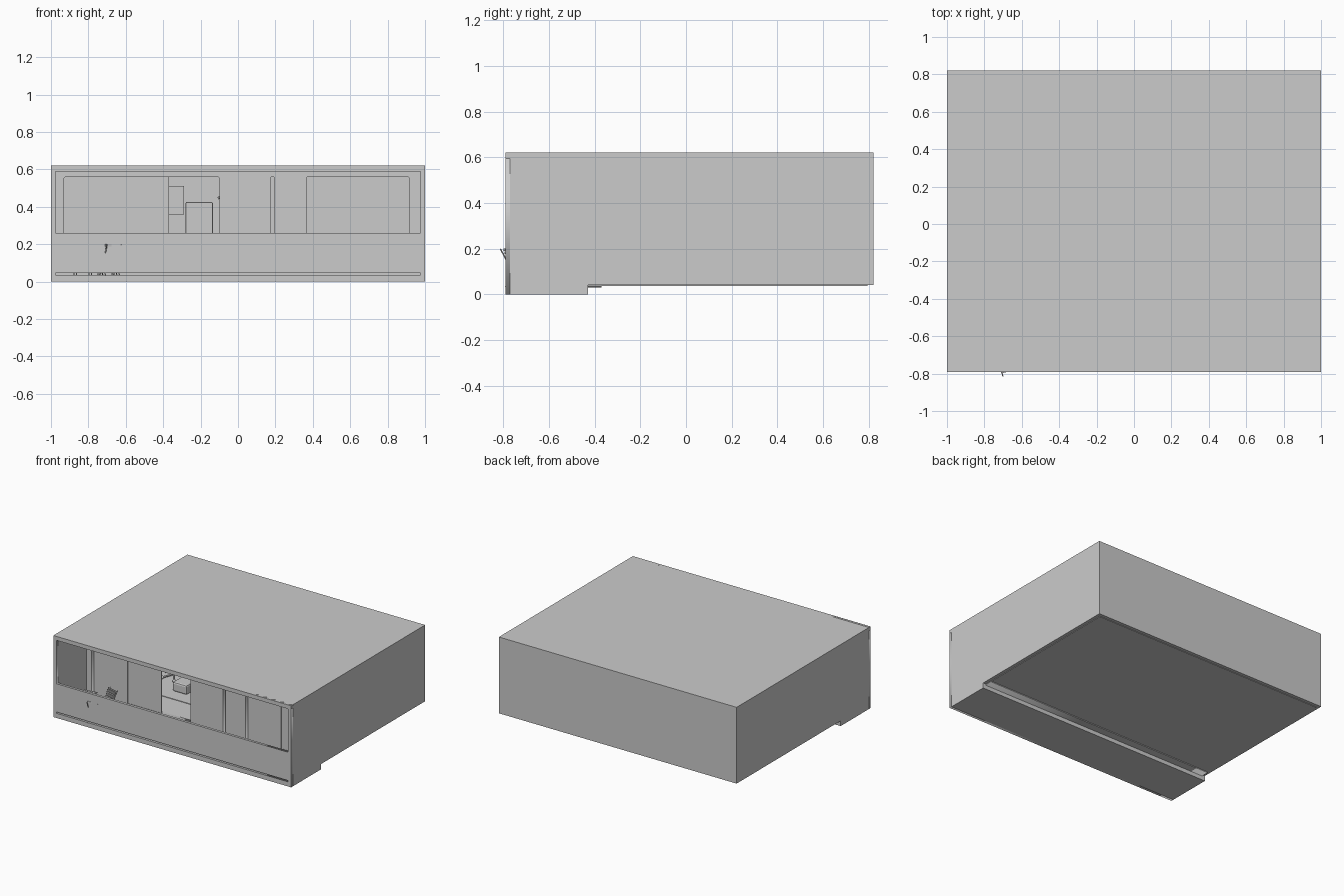
import bpy, math
from mathutils import Matrix, Vector

if "Cube" in bpy.data.objects:
    bpy.data.objects.remove(bpy.data.objects["Cube"])


def box(name, x0, x1, y0, y1, z0, z1, bevel=0.0):
    bpy.ops.mesh.primitive_cube_add(size=1)
    o = bpy.context.object
    o.name = name
    o.data.transform(Matrix.Translation(((x0 + x1) / 2, (y0 + y1) / 2, (z0 + z1) / 2))
                     @ Matrix.Diagonal((x1 - x0, y1 - y0, z1 - z0, 1)))
    if bevel:
        m = o.modifiers.new("soft_edge", 'BEVEL')
        m.width, m.segments = bevel, 2
    return o


def cyl(name, p, q, r, sides=10):
    p, q = Vector(p), Vector(q)
    bpy.ops.mesh.primitive_cylinder_add(vertices=sides, radius=r, depth=(q - p).length)
    o = bpy.context.object
    o.name = name
    o.data.transform(Matrix.Translation((p + q) / 2)
                     @ (q - p).to_track_quat('Z', 'Y').to_matrix().to_4x4())
    return o


def outline(x0, x1, z0, z1, r):
    """Rectangle whose two top corners are rounded by r."""
    pts = [(x0, z0), (x1, z0)]
    if not r:
        return pts + [(x1, z1), (x0, z1)]
    for cx, start in ((x1 - r, 0), (x0 + r, 90)):
        for i in range(4):
            a = math.radians(start + 30 * i)
            pts.append((cx + r * math.cos(a), z1 - r + r * math.sin(a)))
    return pts


def pierced_wall(name, y0, y1, outer, holes):
    """Filled profile in the x-z plane, extruded from y0 to y1."""
    c = bpy.data.curves.new(name, 'CURVE')
    c.dimensions, c.fill_mode, c.extrude = '2D', 'BOTH', (y1 - y0) / 2
    for rect in [outer] + holes:
        pts = outline(*rect)
        s = c.splines.new('POLY')
        s.points.add(len(pts) - 1)
        for p, (x, z) in zip(s.points, pts):
            p.co = (x, z, 0, 1)
        s.use_cyclic_u = True
    o = bpy.data.objects.new(name, c)
    bpy.context.collection.objects.link(o)
    o.rotation_euler.x = math.pi / 2
    o.location.y = (y0 + y1) / 2
    bpy.ops.object.select_all(action='DESELECT')
    o.select_set(True)
    bpy.context.view_layer.objects.active = o
    bpy.ops.object.convert(target='MESH')


def place(parts, loc, turn):
    for o in parts:
        o.matrix_world = Matrix.Translation(loc) @ Matrix.Rotation(turn, 4, 'Z') @ o.matrix_world


# building shell
F, B, W = -0.79, 0.82, 0.025
box("roof", -1, 1, F, B, 0.595, 0.62)
box("back_wall", -1, 1, B - W, B, 0.04, 0.595)
for side, x in (("left", -1), ("right", 1 - W)):
    box(side + "_wall", x, x + W, -0.43, B - W, 0.04, 0.595)
    box(side + "_balcony_wall", x, x + W, F + 0.02, -0.43, 0, 0.595)
box("room_floor", -1 + W, 1 - W, -0.43, B - W, 0.036, 0.045)
box("balcony_floor", -1 + W, 1 - W, F + 0.02, -0.43, 0, 0.034)

# front wall with the balcony opening and the drainage slit
pierced_wall("front_wall", F, F + 0.02, (-1, 1, 0, 0.62, 0),
             [(-0.975, 0.975, 0.26, 0.59, 0), (-0.975, 0.975, 0.035, 0.045, 0)])

# inner facade with sliding doors, slot and window
pierced_wall("inner_facade", -0.43, -0.37, (-1 + W, 1 - W, 0.03, 0.595, 0),
             [(-0.93, -0.10, 0.046, 0.56, 0.01), (0.175, 0.195, 0.046, 0.56, 0.006),
              (0.365, 0.915, 0.046, 0.56, 0.01)])
for i, (x0, x1, y) in enumerate([(-0.93, -0.65, -0.40), (-0.66, -0.37, -0.392),
                                 (0.365, 0.64, -0.40), (0.63, 0.915, -0.392),
                                 (0.17, 0.20, -0.40)]):
    box(f"sliding_pane_{i}", x0, x1, y, y + 0.008, 0.045, 0.56)


# slatted balcony chairs: the back leans towards local -y
def balcony_chair(name, loc, turn):
    parts = []
    hw = 0.043
    for i in range(5):
        y = -0.035 + i * 0.019
        parts.append(box(f"{name}_seat_slat_{i}", -hw, hw, y, y + 0.015, 0.078, 0.083))
    for i in range(6):
        z = 0.09 + i * 0.013
        y = -0.035 - (z - 0.083) * 0.42
        parts.append(box(f"{name}_back_slat_{i}", -hw, hw, y - 0.003, y + 0.003, z, z + 0.011))
    for s in (-1, 1):
        x = s * (hw - 0.004)
        parts.append(cyl(f"{name}_back_post", (x, -0.035, 0.08), (x, -0.083, 0.165), 0.003, 8))
        parts.append(cyl(f"{name}_rear_leg", (x, 0.04, 0.08), (x, -0.06, 0), 0.003, 8))
        parts.append(cyl(f"{name}_front_leg", (x, -0.035, 0.08), (x, 0.05, 0), 0.003, 8))
    place(parts, loc, turn)


balcony_chair("outer_chair", (-0.688, -0.722, 0.034), math.radians(17))
balcony_chair("inner_chair", (-0.70, -0.60, 0.034), math.radians(165))

# small slatted table beside the chairs
table = [box(f"table_slat_{i}", -0.05, 0.05, -0.05 + i * 0.017, -0.036 + i * 0.017, 0.12, 0.125)
         for i in range(6)]
for sx in (-1, 1):
    for sy in (-1, 1):
        table.append(cyl("table_leg", (sx * 0.04, sy * 0.04, 0), (sx * 0.04, sy * 0.04, 0.12), 0.003, 8))
place(table, (-0.83, -0.62, 0.034), math.radians(10))

# furniture seen through the open door
box("rug", -0.75, -0.1, -0.16, 0.5, 0.045, 0.049)
box("wall_screen", -0.60, -0.29, 0.765, 0.795, 0.36, 0.51)
box("cabinet", -0.28, -0.135, 0.60, 0.795, 0.045, 0.425, 0.005)
box("low_stool", -0.51, -0.39, -0.06, 0.06, 0.049, 0.12, 0.012)

# floor lamp with a curved arm
prev = Vector((-0.04, 0.70, 0.40))
cyl("lamp_pole", (-0.04, 0.70, 0.045), prev, 0.006)
for i in range(1, 7):
    a = math.radians(i * 22)
    q = Vector((-0.08 + 0.04 * math.cos(a), 0.70, 0.40 + 0.06 * math.sin(a)))
    cyl("lamp_arm", prev, q, 0.006)
    prev = q

# desk chair with star base
cx, cy = -0.63, 0.13
for i in range(5):
    a = math.radians(72 * i + 18)
    e = (cx + 0.085 * math.cos(a), cy + 0.085 * math.sin(a), 0.062)
    cyl("desk_chair_foot", (cx, cy, 0.075), e, 0.007)
    bpy.ops.mesh.primitive_uv_sphere_add(segments=10, ring_count=6, radius=0.012, location=e)
    bpy.context.object.name = "desk_chair_wheel"
cyl("desk_chair_column", (cx, cy, 0.07), (cx, cy, 0.15), 0.01)
box("desk_chair_seat", cx - 0.07, cx + 0.07, cy - 0.07, cy + 0.07, 0.15, 0.175, 0.01)
box("desk_chair_back", cx - 0.065, cx + 0.065, cy + 0.06, cy + 0.075, 0.19, 0.32, 0.006)
